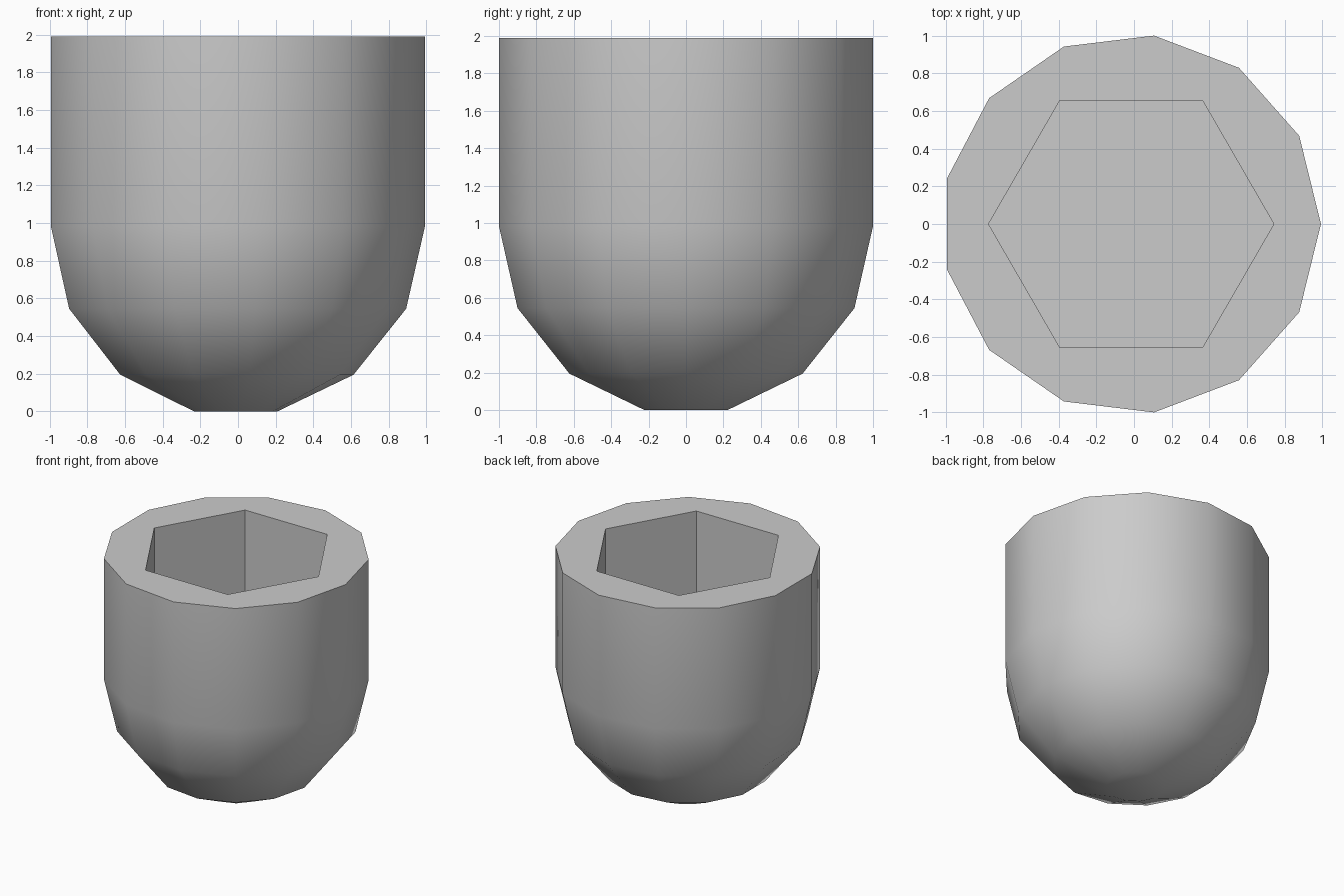
import bpy
import bmesh
import math

cube = bpy.data.objects.get("Cube")
if cube:
    bpy.data.objects.remove(cube, do_unlink=True)

SIDES, BANDS = 13, 7
RADIUS = 1.007       # outer radius
CENTRE_X = -0.015
HEX_RADIUS = 0.757

mat = bpy.data.materials.new("plain grey")
mat.use_nodes = True
GREY = (0.6, 0.6, 0.6, 1)
mat.diffuse_color = GREY
mat.node_tree.nodes["Principled BSDF"].inputs["Base Color"].default_value = GREY


def ring(bm, sides, radius, z):
    """Add a regular ring of vertices with one corner on +x."""
    step = math.tau / sides
    return [bm.verts.new((CENTRE_X + radius * math.cos(i * step),
                          radius * math.sin(i * step), z)) for i in range(sides)]


def loft(name, sides, profile):
    """Closed solid through rings given as (radius, height), bottom to top."""
    bm = bmesh.new()
    rings = [ring(bm, sides, r, z) for r, z in profile]
    for low, high in zip(rings, rings[1:]):
        for i in range(sides):
            j = (i + 1) % sides
            bm.faces.new((low[i], low[j], high[j], high[i]))
    bm.faces.new(rings[0][::-1])
    bm.faces.new(rings[-1])
    mesh = bpy.data.meshes.new(name)
    bm.to_mesh(mesh)
    bm.free()
    mesh.materials.append(mat)
    obj = bpy.data.objects.new(name, mesh)
    bpy.context.collection.objects.link(obj)
    return obj


# Rounded bottom in even latitude bands, then a straight wall
half = math.pi / BANDS / 2
angles = [half * k for k in range(1, BANDS + 1, 2)]
equator = RADIUS * math.cos(half)
profile = [(RADIUS * math.sin(a), equator - RADIUS * math.cos(a)) for a in angles]
top = equator + RADIUS
cup = loft("cup_body", SIDES, profile + [(RADIUS, top)])

# Hexagonal socket cut down to the start of the rounded bottom
socket = loft("socket_cutter", 6, [(HEX_RADIUS, equator), (HEX_RADIUS, top + 0.2)])
socket.hide_render = True
cut = cup.modifiers.new("socket", "BOOLEAN")
cut.operation = "DIFFERENCE"
cut.solver = "EXACT"
cut.object = socket

bpy.ops.object.select_all(action="DESELECT")
cup.select_set(True)
bpy.context.view_layer.objects.active = cup
bpy.ops.object.modifier_apply(modifier=cut.name)
bpy.data.objects.remove(socket, do_unlink=True)
bpy.ops.object.shade_smooth_by_angle(angle=math.radians(30))
